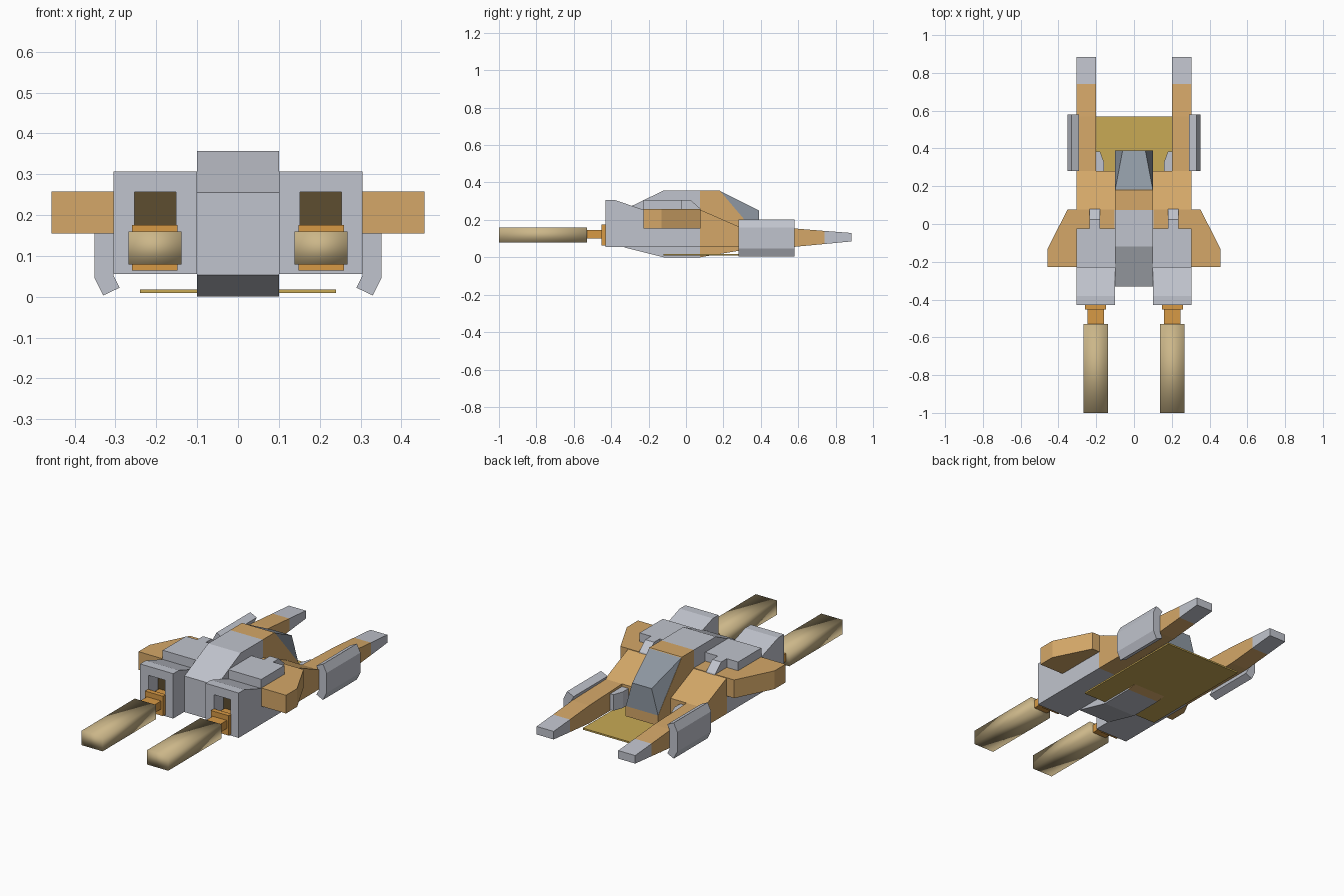
import bpy, bmesh
from mathutils import Vector

if "Cube" in bpy.data.objects:
    bpy.data.objects.remove(bpy.data.objects["Cube"])


def mat(name, r, g, b):
    m = bpy.data.materials.new(name)
    m.diffuse_color = (r, g, b, 1)
    m.use_nodes = True
    m.node_tree.nodes["Principled BSDF"].inputs["Base Color"].default_value = m.diffuse_color
    return m


GREY = mat("light grey", 0.53, 0.55, 0.61)
TAN = mat("warm tan", 0.66, 0.39, 0.14)
GOLD = mat("brass yellow", 0.58, 0.40, 0.09)
BARREL = mat("pale bronze", 0.60, 0.47, 0.25)
MOUNT = mat("orange", 0.68, 0.32, 0.06)
GLASS = mat("slate grey", 0.27, 0.31, 0.36)
DARK = mat("dark brass", 0.11, 0.075, 0.03)


def finish(name, bm, material):
    bmesh.ops.recalc_face_normals(bm, faces=bm.faces)
    me = bpy.data.meshes.new(name)
    bm.to_mesh(me)
    bm.free()
    me.materials.append(material)
    ob = bpy.data.objects.new(name, me)
    bpy.context.collection.objects.link(ob)
    return ob


def prism(name, pts, lo, hi, axis, material):
    """Extrude a 2D profile along an axis: x takes (y,z), y takes (x,z), z takes (x,y)."""
    def place(p, d):
        return {"x": (d, p[0], p[1]), "y": (p[0], d, p[1]), "z": (p[0], p[1], d)}[axis]
    bm = bmesh.new()
    a = [bm.verts.new(place(p, lo)) for p in pts]
    b = [bm.verts.new(place(p, hi)) for p in pts]
    bm.faces.new(a)
    bm.faces.new(b)
    n = len(pts)
    for i in range(n):
        j = (i + 1) % n
        bm.faces.new((a[i], a[j], b[j], b[i]))
    return finish(name, bm, material)


def sided(name, pts, lo, hi, axis, s, material):
    """A prism on one side of the craft; s = -1 mirrors it in x."""
    if axis == "x":
        lo, hi = lo * s, hi * s
    else:
        pts = [(p[0] * s, p[1]) for p in pts]
    return prism(name, pts, lo, hi, axis, material)


def box(name, x, y, z, s, material):
    pts = [(y[0], z[0]), (y[1], z[0]), (y[1], z[1]), (y[0], z[1])]
    return sided(name, pts, x[0], x[1], "x", s, material)


# Central hull: grey nose, tan rear
prism("hull_front", [(-0.33, 0.053), (-0.12, 0), (0.075, 0), (0.075, 0.357),
                     (-0.12, 0.357), (-0.33, 0.255)], -0.101, 0.101, "x", GREY)
prism("hull_rear", [(0.075, 0), (0.39, 0.053), (0.39, 0.11), (0.18, 0.357),
                    (0.075, 0.357)], -0.101, 0.101, "x", TAN)

# Tapered canopy at the rear of the hull
bm = bmesh.new()
for x, y, z in ((0.1, 0.18, 0.355), (0.1, 0.39, 0.11), (0.06, 0.39, 0.25)):
    for s in (-1, 1):
        bm.verts.new((x * s, y, z))
bmesh.ops.convex_hull(bm, input=bm.verts)
bmesh.ops.dissolve_limit(bm, angle_limit=0.02, verts=bm.verts, edges=bm.edges)
finish("canopy", bm, GLASS)

# Thin belly plate
prism("belly_plate", [(-0.24, -0.12), (0.24, -0.12), (0.24, 0.57), (-0.24, 0.57)],
      0.009, 0.018, "z", GOLD)

for s, side in ((-1, "left"), (1, "right")):
    # Side block with a gun recess in its front
    block = sided(side + "_block", [(-0.43, 0.055), (0.075, 0.055), (0.075, 0.255), (-0.23, 0.255),
                                    (-0.38, 0.306), (-0.43, 0.306)], 0.1, 0.305, "x", s, GREY)
    cutter = box(side + "_recess_cutter", (0.152, 0.254), (-0.5, -0.34), (0.09, 0.256), s, GREY)
    cutter.hide_render = True
    cutter.hide_viewport = True
    cut = block.modifiers.new("recess", "BOOLEAN")
    cut.operation = "DIFFERENCE"
    cut.solver = "EXACT"
    cut.object = cutter
    box(side + "_recess_back", (0.152, 0.254), (-0.346, -0.338), (0.09, 0.256), s, DARK)
    box(side + "_recess_floor", (0.152, 0.254), (-0.41, -0.34), (0.088, 0.095), s, GOLD)

    # Sloped rear of the block, long arm and its grey tip
    sided(side + "_rear_block", [(0.075, 0.055), (0.28, 0.055), (0.28, 0.165), (0.075, 0.255)],
          0.1, 0.305, "x", s, TAN)
    sided(side + "_arm", [(0.28, 0.055), (0.57, 0.055), (0.74, 0.071), (0.74, 0.141),
                          (0.57, 0.155), (0.28, 0.165)], 0.2, 0.305, "x", s, TAN)
    sided(side + "_arm_tip", [(0.74, 0.071), (0.885, 0.085), (0.885, 0.13), (0.74, 0.141)],
          0.2, 0.305, "x", s, GREY)
    sided(side + "_inner_fin", [(0.2, 0.28), (0.16, 0.28), (0.16, 0.33), (0.18, 0.385),
                                (0.2, 0.385)], 0.06, 0.15, "z", s, GREY)

    # Wing slab, raised pad and rear prong
    sided(side + "_wing", [(0.102, -0.228), (0.457, -0.228), (0.457, -0.13), (0.352, 0.077),
                           (0.102, 0.077)], 0.155, 0.257, "z", s, TAN)
    box(side + "_pad", (0.1, 0.305), (-0.23, -0.025), (0.25, 0.306), s, GREY)
    sided(side + "_pad_prong", [(-0.025, 0.25), (0.08, 0.25), (0.077, 0.26), (0.025, 0.306),
                                (-0.025, 0.306)], 0.18, 0.235, "x", s, GREY)

    # Bent shield plate outside the arm
    low = [(0.305, 0.052), (0.29, 0.022), (0.33, 0.003), (0.352, 0.047)]
    high = [(x, 0.206 - z) for x, z in reversed(low)]
    sided(side + "_shield", low + high, 0.28, 0.58, "y", s, GREY)

    # Gun: collar, neck and softly shaded barrel
    box(side + "_gun_collar", (0.148, 0.259), (-0.452, -0.425), (0.064, 0.175), s, MOUNT)
    box(side + "_gun_breech", (0.16, 0.247), (-0.425, -0.345), (0.095, 0.15), s, MOUNT)
    box(side + "_gun_neck", (0.16, 0.247), (-0.53, -0.452), (0.1, 0.146), s, MOUNT)
    barrel = box(side + "_gun_barrel", (0.138, 0.268), (-1.0, -0.53), (0.079, 0.16), s, BARREL)
    barrel.data.shade_smooth()
